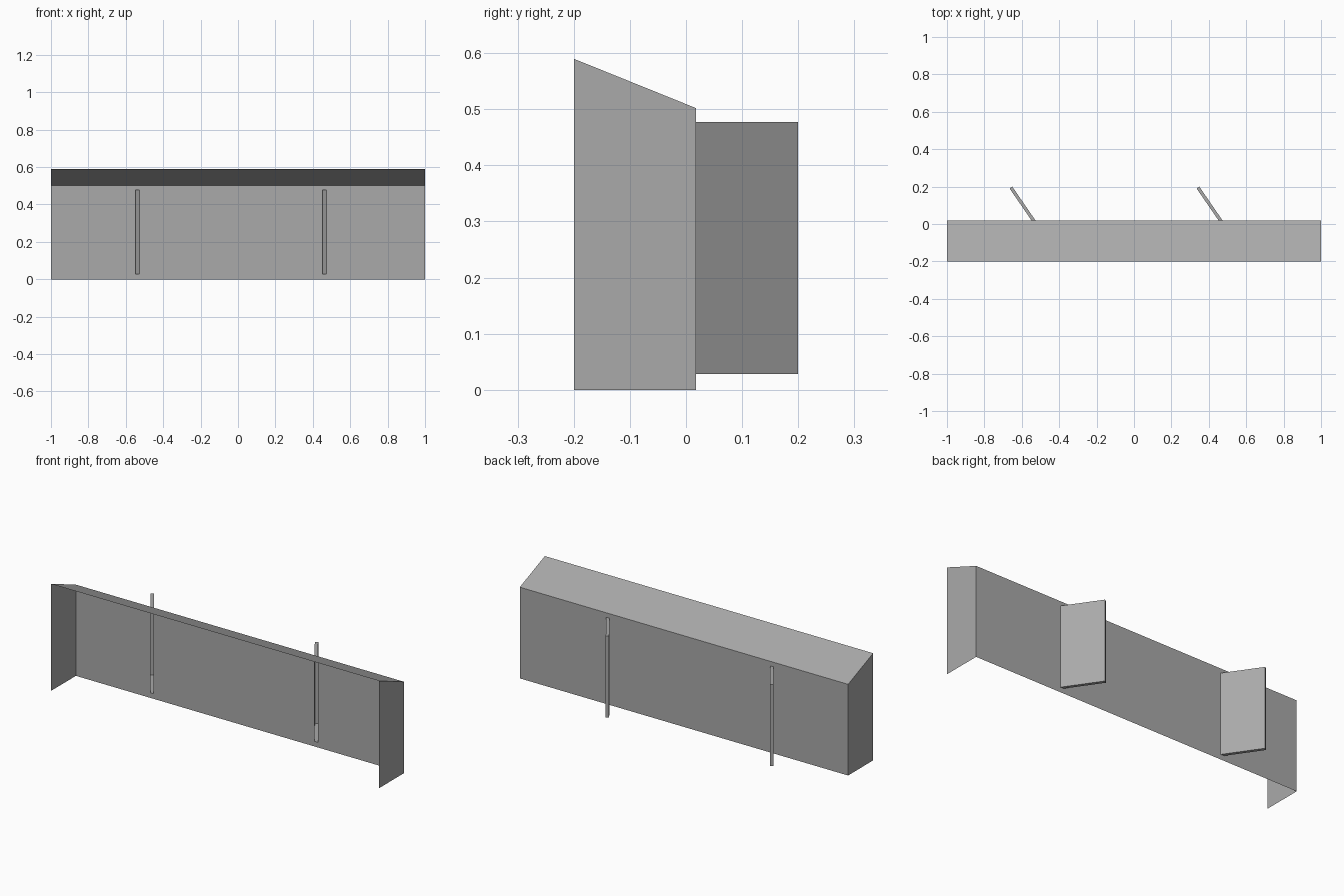
import bpy
import bmesh

if "Cube" in bpy.data.objects:
    bpy.data.objects.remove(bpy.data.objects["Cube"], do_unlink=True)

# One plain grey for everything
grey = bpy.data.materials.new("plain grey")
grey.use_nodes = True
colour = (0.4, 0.4, 0.4, 1)
grey.diffuse_color = colour
grey.node_tree.nodes["Principled BSDF"].inputs["Base Color"].default_value = colour

HALF, FRONT, BACK = 1.0, -0.2, 0.018
FRONT_TOP, BACK_TOP = 0.59, 0.502
SLOT_BOTTOM, SLOT_TOP = 0.028, 0.477
SLOT_WIDTH = 0.021
SLOT_LEFT_EDGES = (-0.547, 0.453)


def finish(name, bm):
    mesh = bpy.data.meshes.new(name)
    bm.to_mesh(mesh)
    bm.free()
    mesh.materials.append(grey)
    obj = bpy.data.objects.new(name, mesh)
    bpy.context.collection.objects.link(obj)
    return obj


def mesh_from(verts, faces):
    bm = bmesh.new()
    points = [bm.verts.new(v) for v in verts]
    for face in faces:
        bm.faces.new([points[i] for i in face])
    return bm


# Thin enclosure: back wall, sloping roof and two ends, open at front and bottom
profile = [(FRONT, 0), (BACK, 0), (BACK, BACK_TOP), (FRONT, FRONT_TOP)]
verts = [(x, y, z) for x in (-HALF, HALF) for y, z in profile]
bm = mesh_from(verts, [(3, 2, 1, 0), (4, 5, 6, 7), (1, 2, 6, 5), (2, 3, 7, 6)])

# Cut the two slots through the back wall
cuts = [((x + dx, 0, 0), (1, 0, 0)) for x in SLOT_LEFT_EDGES for dx in (0, SLOT_WIDTH)]
cuts += [((0, 0, z), (0, 0, 1)) for z in (SLOT_BOTTOM, SLOT_TOP)]
for point, normal in cuts:
    bmesh.ops.bisect_plane(bm, geom=bm.verts[:] + bm.edges[:] + bm.faces[:],
                           plane_co=point, plane_no=normal)


def in_slot(face):
    c = face.calc_center_median()
    return (abs(c.y - BACK) < 0.001 and SLOT_BOTTOM < c.z < SLOT_TOP
            and any(x < c.x < x + SLOT_WIDTH for x in SLOT_LEFT_EDGES))


bmesh.ops.delete(bm, geom=[f for f in bm.faces if in_slot(f)], context='FACES')
finish("enclosure", bm)

# Hollow angled fins behind the slots, open towards the front, square at the back
for name, x in zip(("right_fin", "left_fin"), SLOT_LEFT_EDGES):
    outer = x + SLOT_WIDTH - 0.125
    plan = [(x, BACK), (x + SLOT_WIDTH, BACK),
            (outer, 0.2), (outer - 0.0143, 0.19)]
    verts = [(px, py, z) for z in (SLOT_BOTTOM, SLOT_TOP) for px, py in plan]
    bm = mesh_from(verts, [(3, 2, 1, 0), (4, 5, 6, 7), (1, 2, 6, 5),
                           (2, 3, 7, 6), (3, 0, 4, 7)])
    finish(name, bm)
